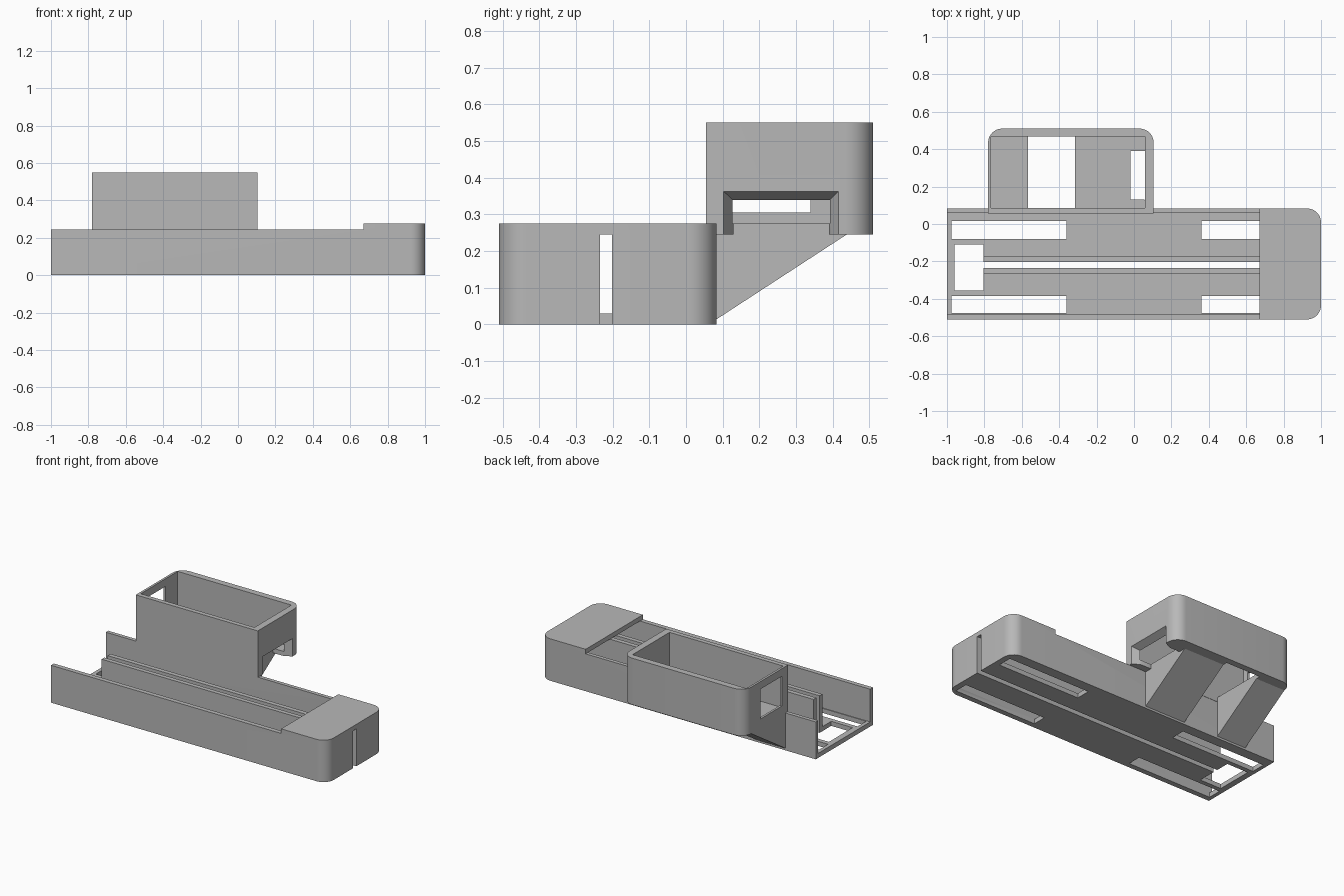
import bpy, bmesh, math

cube = bpy.data.objects.get("Cube")
if cube:
    bpy.data.objects.remove(cube, do_unlink=True)

grey = bpy.data.materials.new("plain_grey")
grey.use_nodes = True
COLOUR = (0.48, 0.48, 0.48, 1)
grey.diffuse_color = COLOUR
grey.node_tree.nodes["Principled BSDF"].inputs["Base Color"].default_value = COLOUR


def add(name, bm):
    """Turn a bmesh into a grey object."""
    bmesh.ops.recalc_face_normals(bm, faces=bm.faces)
    mesh = bpy.data.meshes.new(name)
    bm.to_mesh(mesh)
    bm.free()
    mesh.materials.append(grey)
    obj = bpy.data.objects.new(name, mesh)
    bpy.context.collection.objects.link(obj)
    return obj


def extrude(name, points, offset):
    """Extrude a closed outline of 3D points along an offset."""
    bm = bmesh.new()
    face = bm.faces.new([bm.verts.new(p) for p in points])
    result = bmesh.ops.extrude_face_region(bm, geom=[face])
    verts = [v for v in result["geom"] if isinstance(v, bmesh.types.BMVert)]
    bmesh.ops.translate(bm, verts=verts, vec=offset)
    return add(name, bm)


def block(name, x, y, z, radii=(0, 0, 0, 0)):
    """Upright block; radii: front left, front right, back right, back left."""
    corners = ((x[0], y[0], 1, 1), (x[1], y[0], -1, 1),
               (x[1], y[1], -1, -1), (x[0], y[1], 1, -1))
    points = []
    for i, ((cx, cy, sx, sy), r) in enumerate(zip(corners, radii)):
        if not r:
            points.append((cx, cy, z[0]))
            continue
        for k in range(11):
            a = math.pi * (1 + i / 2 + k / 20)
            points.append((cx + sx * r + r * math.cos(a),
                           cy + sy * r + r * math.sin(a), z[0]))
    return extrude(name, points, (0, 0, z[1] - z[0]))


def carve(obj, cutters):
    """Subtract the cutters in turn, then discard them."""
    for cutter in cutters:
        cutter.hide_render = True
        mod = obj.modifiers.new("cut", "BOOLEAN")
        mod.operation = "DIFFERENCE"
        mod.solver = "EXACT"
        mod.object = cutter
    bpy.context.view_layer.update()
    graph = bpy.context.evaluated_depsgraph_get()
    mesh = bpy.data.meshes.new_from_object(obj.evaluated_get(graph))
    obj.modifiers.clear()
    obj.data = mesh
    for cutter in cutters:
        bpy.data.objects.remove(cutter, do_unlink=True)


def smooth(obj):
    bpy.ops.object.select_all(action="DESELECT")
    obj.select_set(True)
    bpy.context.view_layer.objects.active = obj
    bpy.ops.object.shade_smooth_by_angle(angle=math.radians(30))


# Long tray with a raised, rounded, hollow cap at one end
tray = block("tray", (-1, 1), (-0.51, 0.083), (0, 0.275), (0, 0.075, 0.075, 0))
floor_cut = (-0.1, 0.1)
cuts = [
    block("step_cut", (-1.2, 0.67), (-0.7, 0.3), (0.245, 0.5)),
    block("cavity_cut", (-1.2, 0.972), (-0.48, 0.058), (0.03, 0.245),
          (0, 0.05, 0.05, 0)),
    block("end_cut", (-0.96, -0.805), (-0.355, -0.11), floor_cut),
    block("slot_cut", (-0.85, 1.2), (-0.235, -0.202), (-0.1, 0.245)),
]
for y in ((-0.475, -0.385), (-0.08, 0.015)):
    for x in ((-0.975, -0.362), (0.362, 0.96)):
        cuts.append(block("floor_window_cut", x, y, floor_cut))
carve(tray, cuts)
smooth(tray)

# Guide ribs on both sides of the slot
for name, y in (("front_rib", (-0.264, -0.235)), ("back_rib", (-0.202, -0.172))):
    block(name, (-0.805, 0.985), y, (0.02, 0.243))

# Open-topped box behind the tray
box = block("rear_box", (-0.78, 0.105), (0.055, 0.51), (0.245, 0.55),
            (0, 0, 0.075, 0.075))
flare = bmesh.new()
for x, y0, y1, top in ((0.055, 0.13, 0.39, 0.337), (0.11, 0.1, 0.418, 0.365)):
    for y in (y0, y1):
        for z in (0.2, top):
            flare.verts.new((x, y, z))
bmesh.ops.convex_hull(flare, input=flare.verts)
carve(box, [
    block("box_cavity_cut", (-0.765, 0.06), (0.085, 0.468), (0.275, 0.7)),
    block("floor_gap_cut", (-0.567, -0.315), (0.085, 0.468), (0.1, 0.4)),
    block("left_window_cut", (-0.9, -0.7), (0.12, 0.34), (0.305, 0.5)),
    block("notch_cut", (-0.02, 0.07), (0.13, 0.39), (0.1, 0.337)),
    add("flare_cut", flare),
])
smooth(box)

# Sloped brackets joining the box to the tray
for name, x0, x1 in (("outer_bracket", -0.78, -0.567),
                     ("inner_bracket", -0.315, -0.02)):
    extrude(name, [(x0, 0.07, 0.005), (x0, 0.44, 0.246), (x0, 0.07, 0.246)],
            (x1 - x0, 0, 0))
